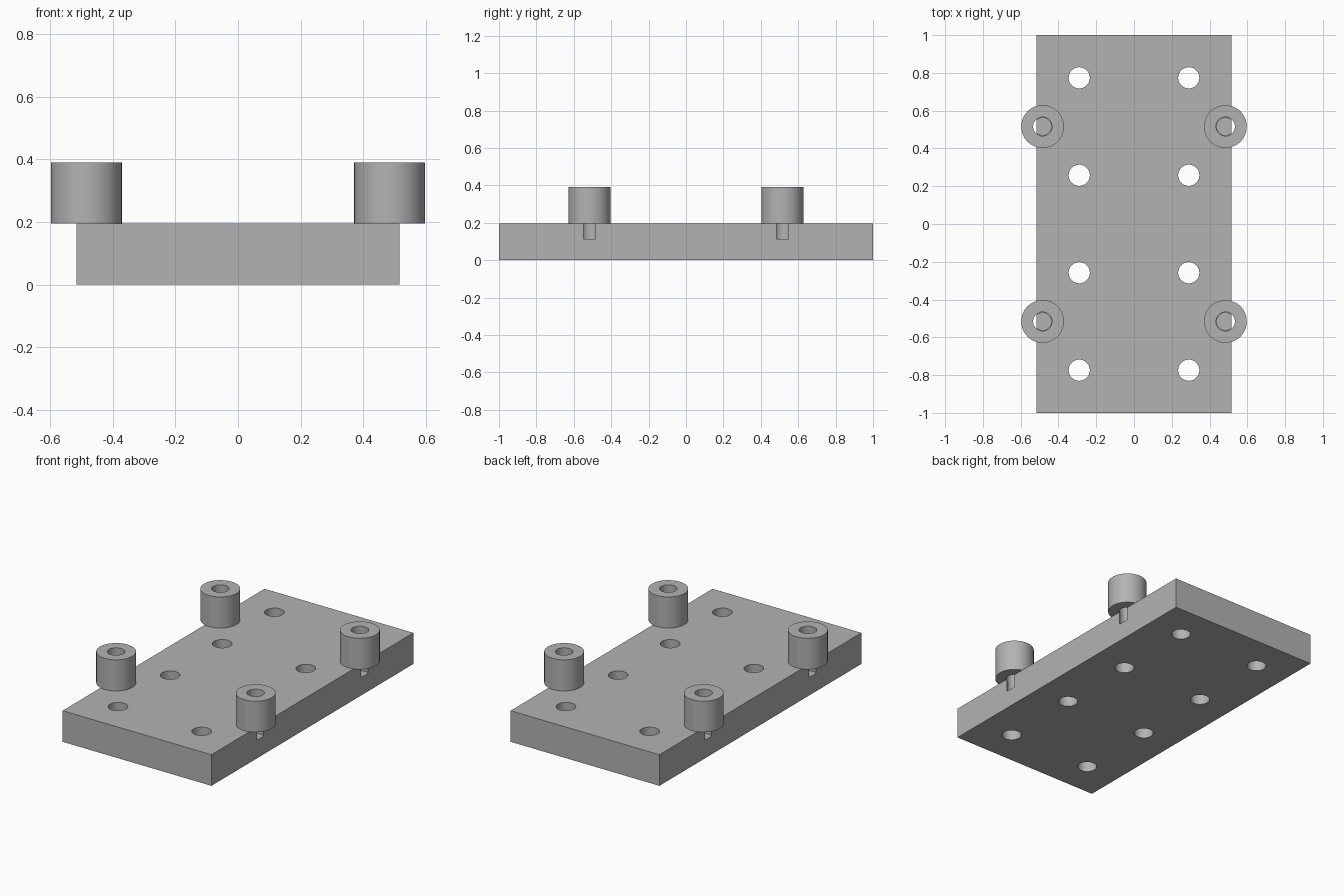
import bpy
import math

if "Cube" in bpy.data.objects:
    bpy.data.objects.remove(bpy.data.objects["Cube"], do_unlink=True)

grey = bpy.data.materials.new("plain grey")
grey.use_nodes = True
colour = (0.45, 0.45, 0.45, 1)
grey.diffuse_color = colour
grey.node_tree.nodes["Principled BSDF"].inputs["Base Color"].default_value = colour

PLATE_TOP = 0.195
TOP = 0.39


def cylinder(name, x, y, radius, z0, z1, sides=64):
    bpy.ops.mesh.primitive_cylinder_add(
        vertices=sides, radius=radius, depth=z1 - z0, location=(x, y, (z0 + z1) / 2))
    obj = bpy.context.object
    obj.name = name
    obj.data.materials.append(grey)
    return obj


def cut(target, cutter):
    cutter.hide_render = True
    mod = target.modifiers.new("hole", "BOOLEAN")
    mod.operation = "DIFFERENCE"
    mod.solver = "EXACT"
    mod.object = cutter
    bpy.context.view_layer.objects.active = target
    bpy.ops.object.modifier_apply(modifier=mod.name)
    bpy.data.objects.remove(cutter, do_unlink=True)


def smooth(obj):
    bpy.ops.object.select_all(action="DESELECT")
    obj.select_set(True)
    bpy.context.view_layer.objects.active = obj
    bpy.ops.object.shade_smooth_by_angle(angle=math.radians(30))


# Base plate
bpy.ops.mesh.primitive_cube_add(size=1, location=(0, 0, PLATE_TOP / 2))
plate = bpy.context.object
plate.name = "base_plate"
plate.scale = (1.032, 2, PLATE_TOP)
bpy.ops.object.transform_apply(location=False, rotation=False, scale=True)
plate.data.materials.append(grey)

# Through holes in two rows
for x in (-0.29, 0.29):
    for y in (-0.774, -0.258, 0.258, 0.774):
        cut(plate, cylinder("hole_cutter", x, y, 0.056, -0.1, 0.3))

# Bored standoffs over blind pockets that break through the plate's long sides
for side, x in (("right", -0.484), ("left", 0.484)):
    for end, y in (("front", -0.516), ("back", 0.516)):
        cut(plate, cylinder("pocket_cutter", x, y, 0.046, 0.113, 0.3))
        standoff = cylinder(f"standoff_{end}_{side}", x, y, 0.113, PLATE_TOP, TOP)
        cut(standoff, cylinder("bore_cutter", x, y, 0.05, 0.1, 0.5))
        smooth(standoff)

smooth(plate)
